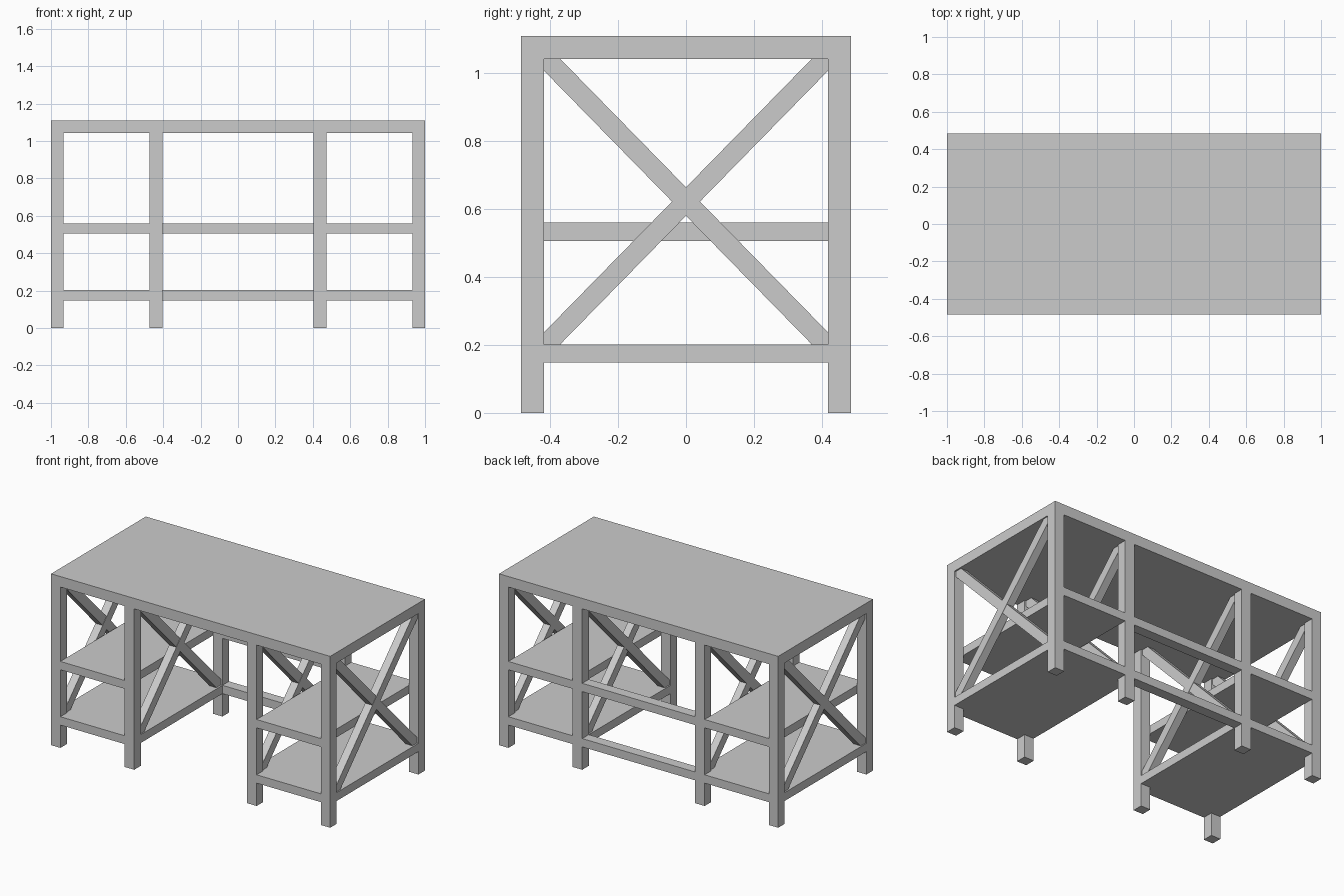
import bpy, bmesh

if "Cube" in bpy.data.objects:
    bpy.data.objects.remove(bpy.data.objects["Cube"])

W, D, H = 1.0, 0.485, 1.11          # half width, half depth, height
LEG = 0.067                         # leg thickness
YI = D - LEG                        # inner face of legs in y
FRAMES = [("outer", 0.933, 1.0), ("inner", 0.404, 0.473)]
SIDES = [("left", -1), ("right", 1)]
TOP_Z = 1.042                       # underside of the top
LOW = (0.148, 0.202)                # lower shelf level
MID = (0.506, 0.56)                 # middle shelf level


def prism(name, profile, x0, x1):
    """Extrude a (y, z) profile from x0 to x1."""
    bm = bmesh.new()
    face = bm.faces.new([bm.verts.new((x0, y, z)) for y, z in profile])
    ext = bmesh.ops.extrude_face_region(bm, geom=[face])
    verts = [v for v in ext["geom"] if isinstance(v, bmesh.types.BMVert)]
    bmesh.ops.translate(bm, verts=verts, vec=(x1 - x0, 0, 0))
    bmesh.ops.recalc_face_normals(bm, faces=bm.faces)
    me = bpy.data.meshes.new(name)
    bm.to_mesh(me)
    bm.free()
    ob = bpy.data.objects.new(name, me)
    bpy.context.collection.objects.link(ob)
    return ob


def box(name, x, y, z):
    return prism(name, [(y[0], z[0]), (y[1], z[0]), (y[1], z[1]), (y[0], z[1])], *sorted(x))


# Diagonal brace outline, clipped to the side frame opening
brace = [(-YI, LOW[1]), (-0.37, LOW[1]), (YI, 1.007), (YI, TOP_Z),
         (0.37, TOP_Z), (-YI, 0.237)]

# Desk top
box("desk_top", (-W, W), (-D, D), (TOP_Z, H))

for side, s in SIDES:
    for frame, a, b in FRAMES:
        n = f"{side}_{frame}"
        xs = (s * a, s * b)
        # Legs
        box(n + "_front_leg", xs, (-D, -YI), (0, TOP_Z))
        box(n + "_back_leg", xs, (YI, D), (0, TOP_Z))
        # Lower side rail
        box(n + "_side_rail", xs, (-YI, YI), LOW)
        # Crossed braces, the rising one slightly proud of the other
        c = (a + b) / 2
        prism(n + "_brace_rising", brace, s * c - 0.026, s * c + 0.026)
        prism(n + "_brace_falling", [(-y, z) for y, z in brace], s * c - 0.024, s * c + 0.024)
    # Shelves with front and back edges flush with the legs
    bay = (s * 0.473, s * 0.933)
    box(side + "_lower_shelf", bay, (-D, D), LOW)
    box(side + "_middle_shelf", bay, (-D, D), MID)

# Back rails across the knee space
for name, z in (("lower", LOW), ("middle", MID)):
    box(name + "_back_rail", (-0.404, 0.404), (YI, D), z)
